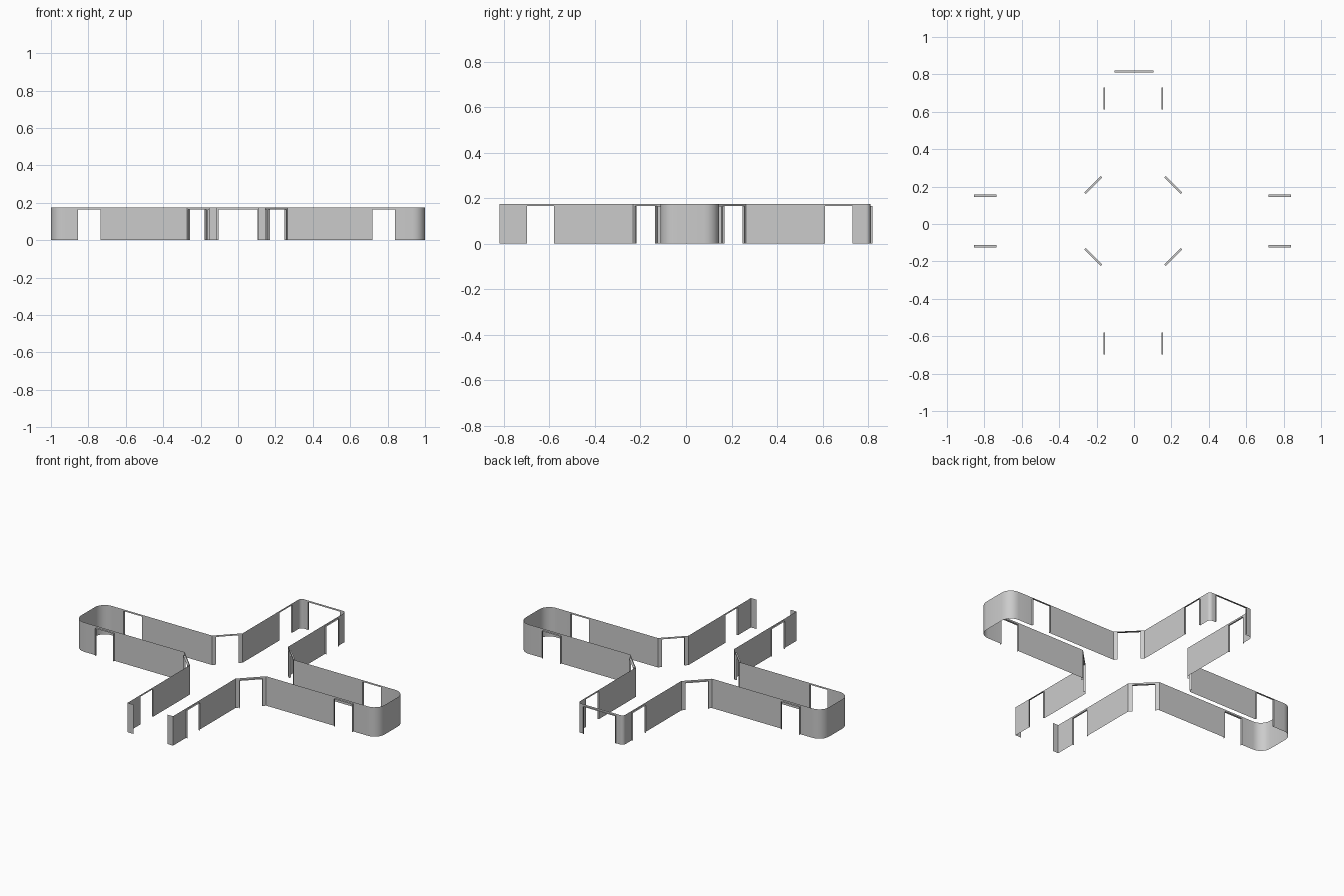
import bpy, bmesh, math
from mathutils import Vector

if "Cube" in bpy.data.objects:
    bpy.data.objects.remove(bpy.data.objects["Cube"])

H, DOOR_H = 0.175, 0.165      # wall height, door opening height
CX, CY = -0.004, 0.016        # centre of the crossing
HX, HY = 0.150, 0.129         # half widths of the long and side arms
DEPTH = 0.012                 # door reveal depth


def quad(bm, a, b, z0, z1):
    """Upright sheet between two plan points."""
    bm.faces.new([bm.verts.new((p.x, p.y, z))
                  for p, z in ((a, z0), (b, z0), (b, z1), (a, z1))])


def doorway(bm, a, b, out, depth=DEPTH):
    """Strip over the opening plus jamb and head reveals facing outward."""
    off = out.normalized() * depth
    quad(bm, a, b, DOOR_H, H)
    quad(bm, a, a + off, 0, DOOR_H)
    quad(bm, b, b + off, 0, DOOR_H)
    bm.faces.new([bm.verts.new((p.x, p.y, DOOR_H)) for p in (a, b, b + off, a + off)])


def run(bm, pts):
    for a, b in zip(pts, pts[1:]):
        quad(bm, a, b, 0, H)


def arc(cx, cy, r, a0, a1, n=6):
    return [(cx + r * math.cos(math.radians(a0 + (a1 - a0) * i / n)),
             cy + r * math.sin(math.radians(a0 + (a1 - a0) * i / n))) for i in range(n + 1)]


def finish(bm, name):
    bmesh.ops.remove_doubles(bm, verts=bm.verts, dist=0.0004)
    bmesh.ops.recalc_face_normals(bm, faces=bm.faces)
    me = bpy.data.meshes.new(name)
    bm.to_mesh(me)
    bm.free()
    ob = bpy.data.objects.new(name, me)
    bpy.context.collection.objects.link(ob)
    bpy.context.view_layer.objects.active = ob
    ob.select_set(True)
    bpy.ops.object.shade_smooth_by_angle(angle=math.radians(30))
    ob.select_set(False)


def quadrant(name, sx, sy):
    bm = bmesh.new()

    def P(u, v):
        return Vector((CX + sx * u, CY + sy * v))

    end = 1 - sx * CX
    tip = 0.81 - CY if sy > 0 else 0.82 + CY
    d0, d1 = (0.724, 0.844) if sx > 0 else (0.731, 0.851)
    e0, e1 = 0.595, 0.715
    r = 0.065

    # side arm: half end wall, rounded corner, doorway, long wall
    run(bm, [P(end, 0)] + [P(*p) for p in arc(end - r, HY - r, r, 0, 90)] + [P(d1, HY)])
    doorway(bm, P(d1, HY), P(d0, HY), Vector((0, sy)))
    ca, cb = P(HX + 0.119, HY), P(HX, HY + 0.119)
    run(bm, [P(d0, HY), ca])

    # diagonal doorway at the inner corner
    ja, jb = ca.lerp(cb, 0.13), ca.lerp(cb, 0.87)
    run(bm, [ca, ja])
    doorway(bm, ja, jb, Vector((sx, sy)))
    run(bm, [jb, cb])

    # front or back arm with doorway and short return wall
    run(bm, [cb, P(HX, e0)])
    doorway(bm, P(HX, e0), P(HX, e1), Vector((sx, 0)), 0.009)
    inner = (0.105 - sx * CX) if sy > 0 else 0.112
    if sy > 0:
        corner = [P(*p) for p in arc(HX - 0.02, tip - 0.02, 0.02, 0, 90)]
    else:
        corner = [P(HX, tip)]
    run(bm, [P(HX, e1)] + corner + [P(inner, tip)])
    finish(bm, name)


for sx, side in ((1, "right"), (-1, "left")):
    for sy, depth_side in ((1, "back"), (-1, "front")):
        quadrant(f"{depth_side}_{side}_wall", sx, sy)

# wide doorway closing the back arm
bm = bmesh.new()
doorway(bm, Vector((-0.105, 0.81)), Vector((0.105, 0.81)), Vector((0, 1)), 0.010)
finish(bm, "back_doorway")
